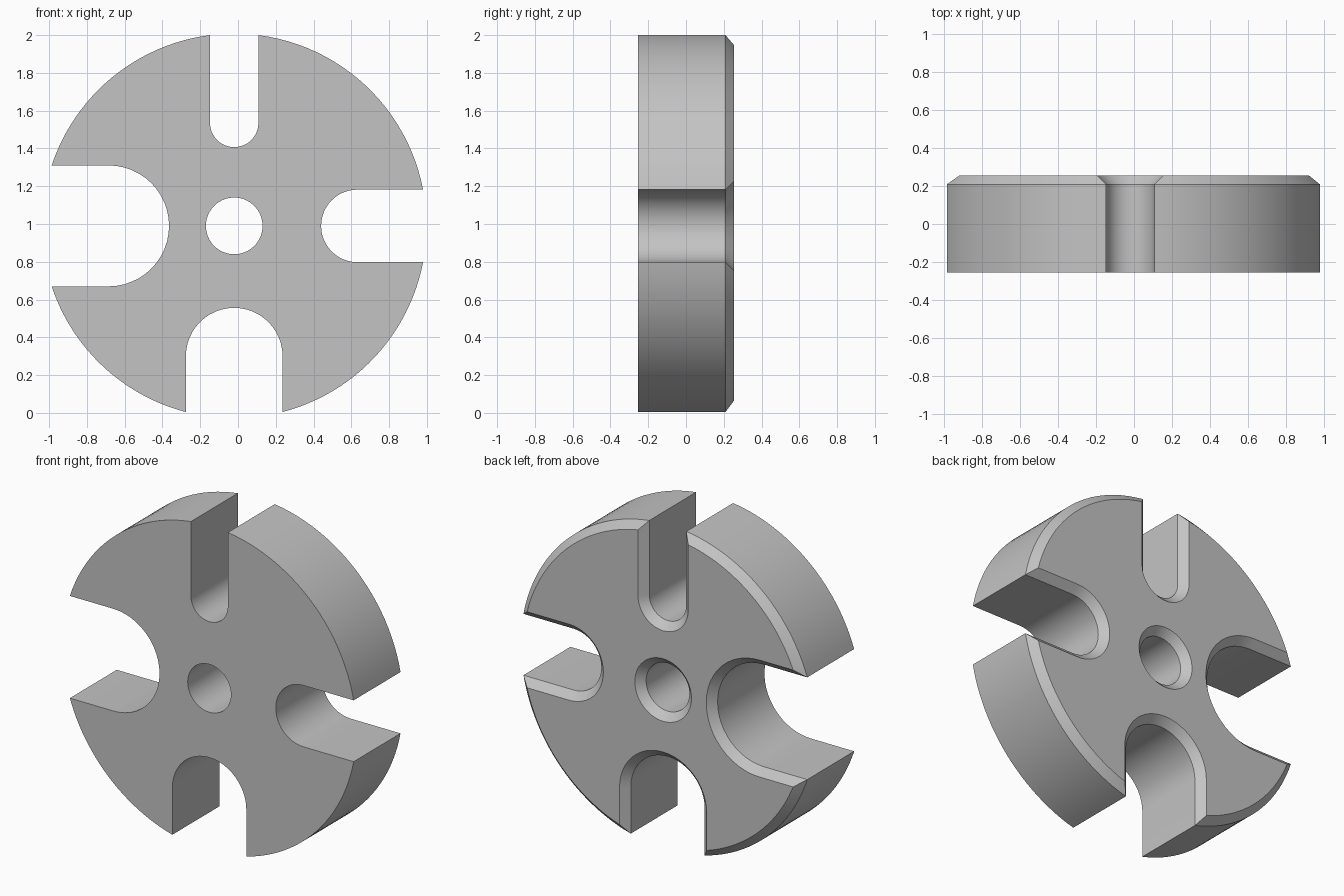
import bpy
import bmesh
from math import sin, cos, asin, pi, radians

if "Cube" in bpy.data.objects:
    bpy.data.objects.remove(bpy.data.objects["Cube"])

CX, CZ = -0.02, 0.99          # disc axis
RADIUS, HOLE = 1.018, 0.15
BACK, FRONT, CHAMFER = 0.255, -0.255, 0.046
ARC, RIM = 24, 24             # segments per slot end and per rim arc

# Slots in turn order: direction, half width, distance of the round end's centre
SLOTS = [(0, 0.192, 0.652), (pi / 2, 0.128, 0.545),
         (pi, 0.32, 0.665), (3 * pi / 2, 0.256, 0.69)]


def slotted_outline(inset):
    """Disc outline with four round-ended slots, moved inwards by inset."""
    r = RADIUS - inset
    pts = []
    for i, (a, half, dist) in enumerate(SLOTS):
        w = half + inset
        mouth = (r * r - w * w) ** 0.5
        local = [(mouth, -w)]
        for k in range(ARC + 1):
            t = -pi / 2 + pi * k / ARC
            local.append((dist - w * cos(t), w * sin(t)))
        pts += [(u * cos(a) - v * sin(a), u * sin(a) + v * cos(a)) for u, v in local]
        # Rim from this slot to the next
        b, next_half, _ = SLOTS[(i + 1) % 4]
        start = a + asin(w / r)
        end = (b if b > a else b + 2 * pi) - asin((next_half + inset) / r)
        for k in range(RIM):
            t = start + (end - start) * k / RIM
            pts.append((r * cos(t), r * sin(t)))
    return pts


def hole_outline(inset):
    """Centre bore, widened by inset."""
    r = HOLE + inset
    return [(r * cos(2 * pi * k / 64), r * sin(2 * pi * k / 64)) for k in range(64)]


def loft(bm, outline):
    """Walls and back chamfer; returns the front and back edge loops."""
    levels = [(FRONT, 0), (BACK - CHAMFER, 0), (BACK, CHAMFER)]
    rings = [[bm.verts.new((CX + x, y, CZ + z)) for x, z in outline(inset)]
             for y, inset in levels]
    for low, high in zip(rings, rings[1:]):
        for i in range(len(low)):
            j = (i + 1) % len(low)
            bm.faces.new((low[i], low[j], high[j], high[i]))
    return [[bm.edges.get((ring[i - 1], ring[i])) for i in range(len(ring))]
            for ring in (rings[0], rings[-1])]


bm = bmesh.new()
outer = loft(bm, slotted_outline)
inner = loft(bm, hole_outline)
# Flat faces between the outline and the bore
for rim_edges, bore_edges in zip(outer, inner):
    bmesh.ops.triangle_fill(bm, edges=rim_edges + bore_edges, use_beauty=True)
bmesh.ops.recalc_face_normals(bm, faces=bm.faces)
mesh = bpy.data.meshes.new("slotted_disc")
bm.to_mesh(mesh)
bm.free()

disc = bpy.data.objects.new("slotted_disc", mesh)
bpy.context.collection.objects.link(disc)

# Plain grey
grey = bpy.data.materials.new("plain_grey")
grey.use_nodes = True
colour = (0.55, 0.55, 0.55, 1)
grey.diffuse_color = colour
grey.node_tree.nodes["Principled BSDF"].inputs["Base Color"].default_value = colour
mesh.materials.append(grey)

bpy.ops.object.select_all(action='DESELECT')
disc.select_set(True)
bpy.context.view_layer.objects.active = disc
bpy.ops.object.shade_smooth_by_angle(angle=radians(30))
